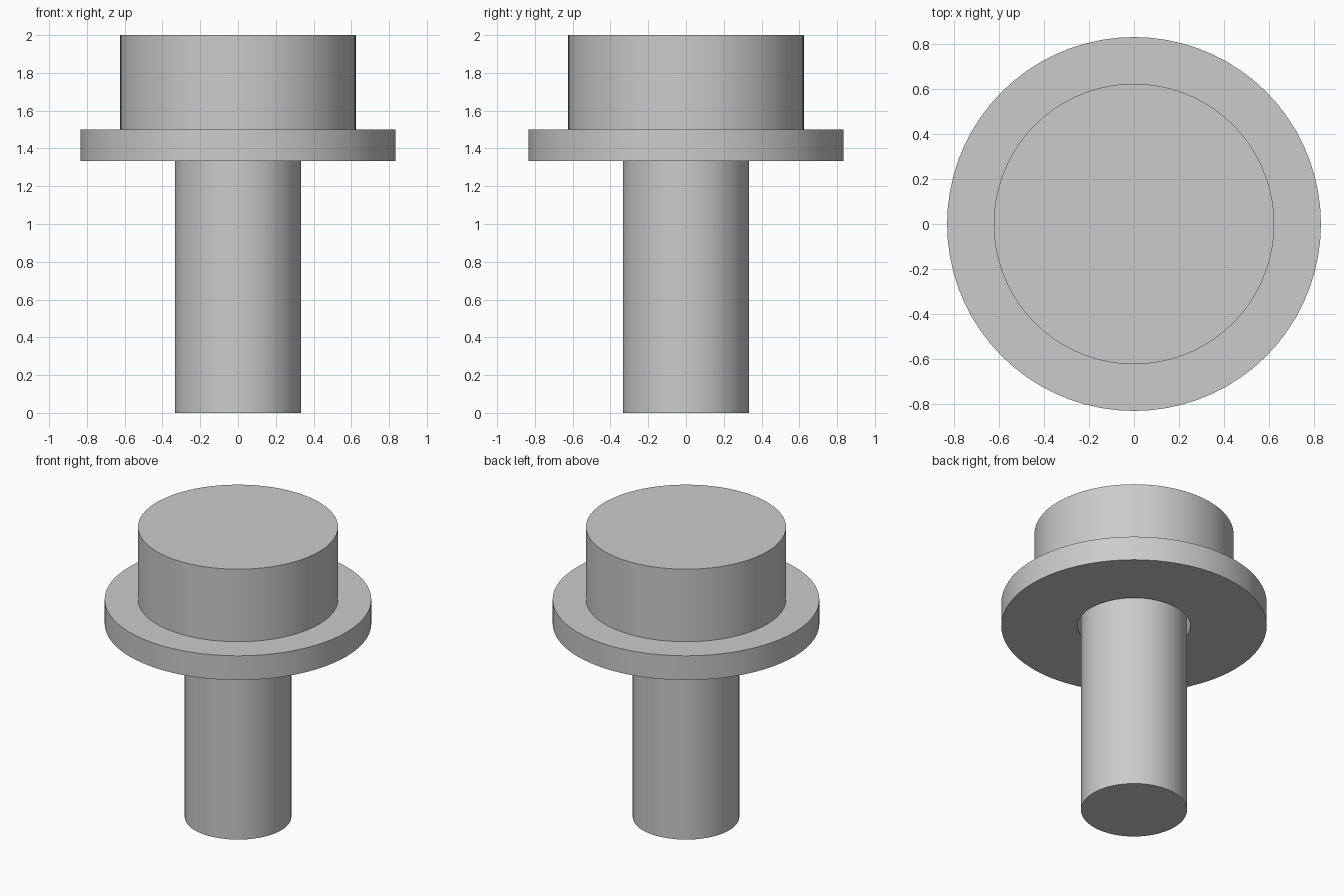
import bpy
import bmesh
import math

cube = bpy.data.objects.get("Cube")
if cube:
    bpy.data.objects.remove(cube, do_unlink=True)

SEGMENTS = 72

steel = bpy.data.materials.new("light grey steel")
steel.use_nodes = True
color = (0.6, 0.6, 0.6, 1.0)
steel.diffuse_color = color
steel.node_tree.nodes["Principled BSDF"].inputs["Base Color"].default_value = color


def lathe(name, profile, closed=False):
    """Revolve a (radius, height) profile around z."""
    bm = bmesh.new()
    verts = [bm.verts.new((r, 0, z)) for r, z in profile]
    edges = [bm.edges.new(pair) for pair in zip(verts, verts[1:])]
    if closed:
        edges.append(bm.edges.new((verts[-1], verts[0])))
    bmesh.ops.spin(bm, geom=verts + edges, cent=(0, 0, 0), axis=(0, 0, 1),
                   angle=math.tau, steps=SEGMENTS, use_duplicate=False)
    bmesh.ops.remove_doubles(bm, verts=bm.verts, dist=0.0001)
    bmesh.ops.recalc_face_normals(bm, faces=bm.faces)
    mesh = bpy.data.meshes.new(name)
    bm.to_mesh(mesh)
    bm.free()
    mesh.materials.append(steel)
    obj = bpy.data.objects.new(name, mesh)
    bpy.context.collection.objects.link(obj)
    bpy.ops.object.select_all(action="DESELECT")
    obj.select_set(True)
    bpy.context.view_layer.objects.active = obj
    bpy.ops.object.shade_smooth_by_angle(angle=math.radians(30))
    return obj


# Bolt: plain shank with a wide cylindrical head
SEAT = 1.5
lathe("bolt", [(0, 0), (0.333, 0), (0.333, SEAT),
               (0.625, SEAT), (0.625, 2), (0, 2)])

# Washer: flat ring under the head, with a clearance hole around the shank
BOTTOM = 1.333
lathe("washer", [(0.354, BOTTOM), (0.833, BOTTOM),
                 (0.833, SEAT), (0.354, SEAT)], closed=True)
